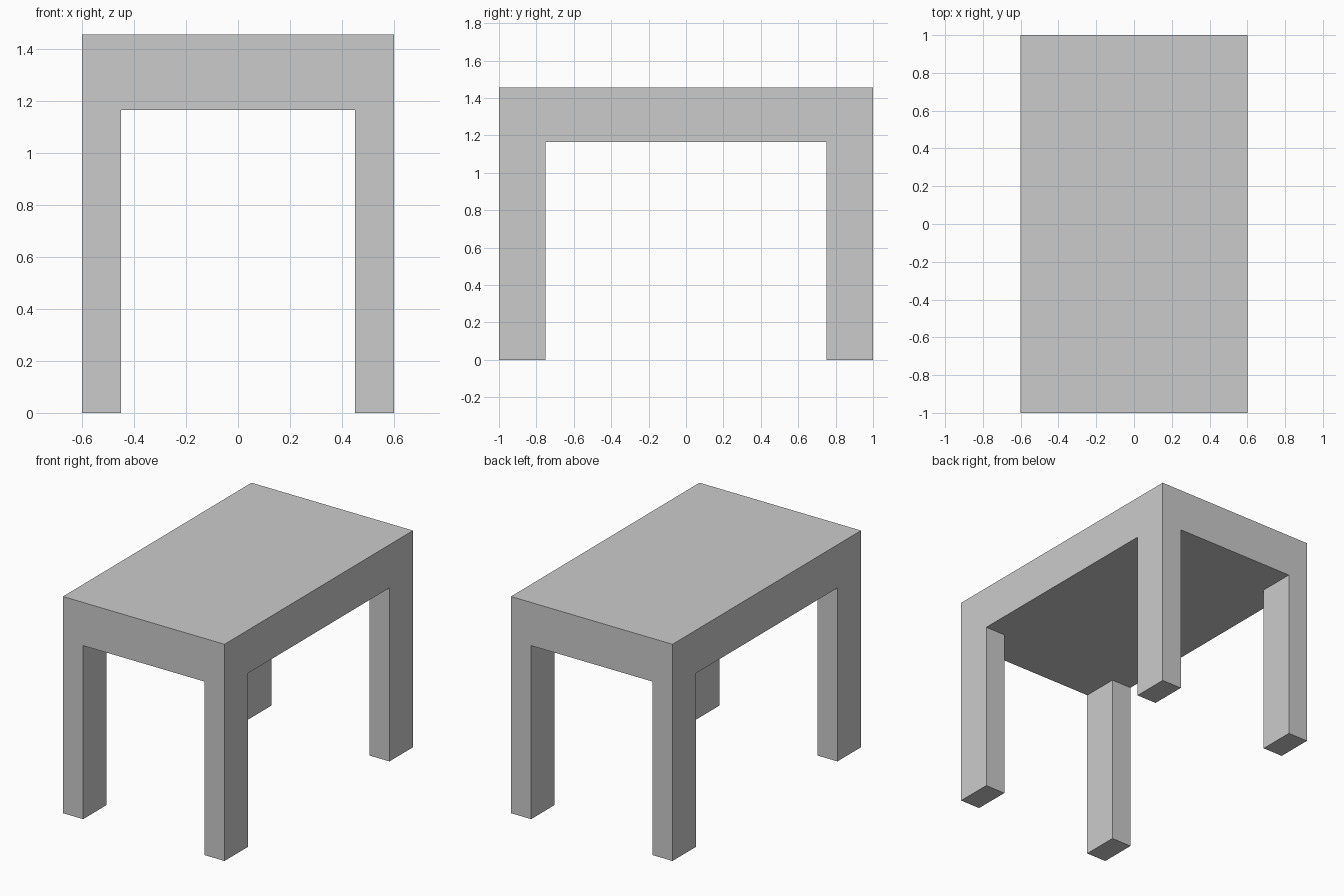
import bpy, bmesh

if "Cube" in bpy.data.objects:
    bpy.data.objects.remove(bpy.data.objects["Cube"])

HALF_X, HALF_Y = 0.6, 1.0        # outer half sizes
LEG_X, LEG_Y = 0.45, 0.75        # inner faces of the legs
UNDER, TOP = 1.165, 1.455        # slab underside and top

bm = bmesh.new()

# Thick table top
bmesh.ops.create_cube(bm, size=1)
for v in bm.verts:
    v.co.x *= 2 * HALF_X
    v.co.y *= 2 * HALF_Y
    v.co.z = TOP if v.co.z > 0 else UNDER

# Cut lines at the inner leg faces
for axis, pos in ((0, LEG_X), (1, LEG_Y)):
    for side in (-1, 1):
        point, normal = [0, 0, 0], [0, 0, 0]
        point[axis], normal[axis] = side * pos, 1
        bmesh.ops.bisect_plane(bm, geom=bm.verts[:] + bm.edges[:] + bm.faces[:],
                               plane_co=point, plane_no=normal)

# Legs pulled down from the four corner faces of the underside
bm.normal_update()
corners = []
for f in bm.faces:
    c = f.calc_center_median()
    if f.normal.z < -0.9 and abs(c.x) > LEG_X and abs(c.y) > LEG_Y:
        corners.append(f)
for f in corners:
    foot = bmesh.ops.extrude_discrete_faces(bm, faces=[f])["faces"][0]
    for v in foot.verts:
        v.co.z = 0

# Merge the flat faces and clean up
bmesh.ops.dissolve_limit(bm, angle_limit=0.01, verts=bm.verts[:], edges=bm.edges[:])
bmesh.ops.recalc_face_normals(bm, faces=bm.faces[:])

mesh = bpy.data.meshes.new("table")
bm.to_mesh(mesh)
bm.free()
bpy.context.collection.objects.link(bpy.data.objects.new("table", mesh))
